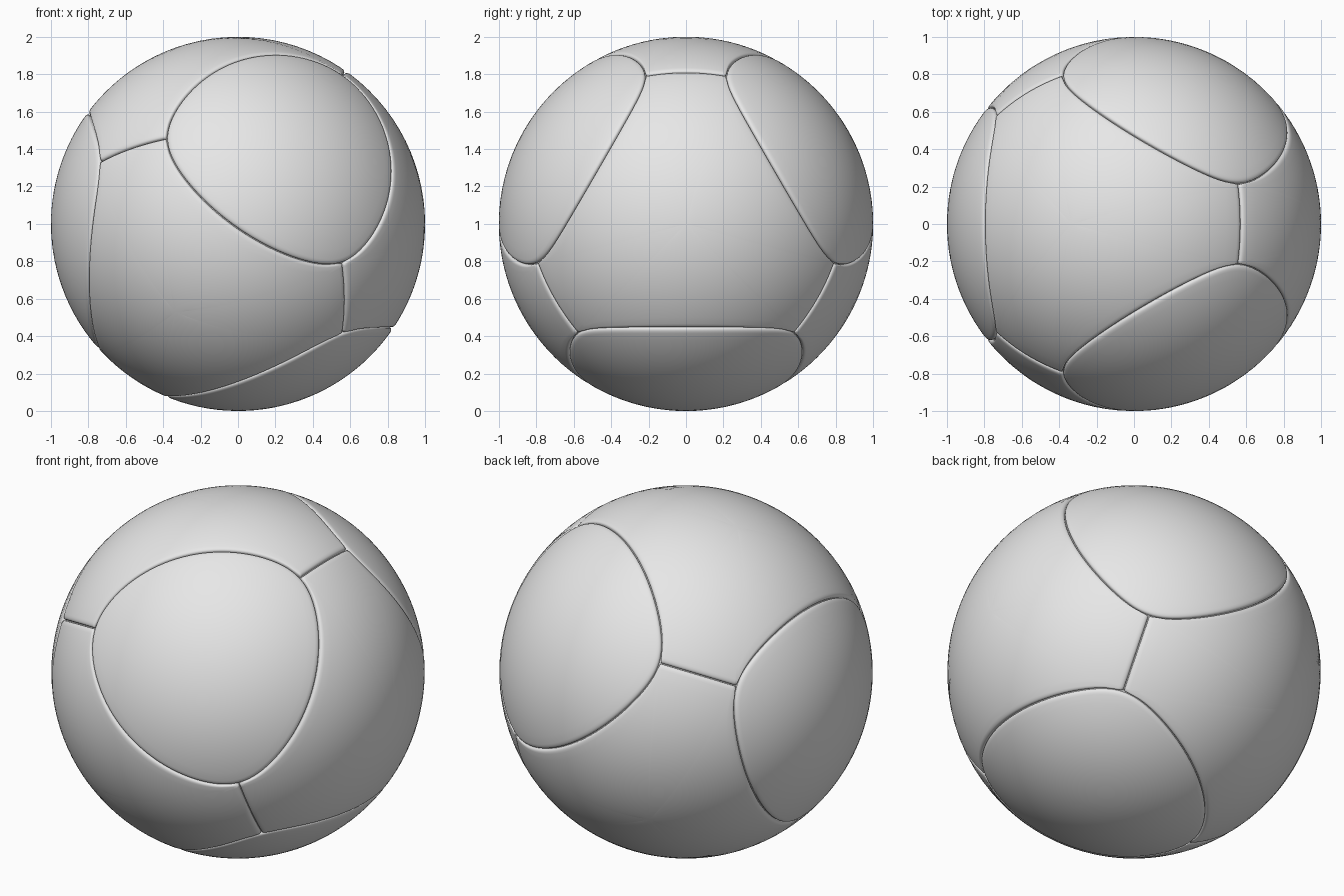
import bpy, bmesh, math
from mathutils import Vector, Matrix

cube = bpy.data.objects.get("Cube")
if cube:
    bpy.data.objects.remove(cube)

CENTRE = Matrix.Translation((0, 0, 1))
SEGMENTS, RINGS = 360, 14
EDGE_CUT, ROUNDING = 0.56, 0.041
# Rolled panel edge: angular distance from the seam, radius there
EDGE_PROFILE = [(0.032, 1.0), (0.022, 0.9992), (0.014, 0.9975),
                (0.008, 0.9945), (0.004, 0.990), (0.0015, 0.975)]

# Tetrahedral layout: rounded triangles on the corners, hexagons opposite them
corners = [Vector((-1, 0, 0))]
for turn in (-90, 30, 150):
    a = math.radians(turn)
    s = math.sqrt(8) / 3
    corners.append(Vector((1 / 3, s * math.cos(a), s * math.sin(a))))
faces = [-c for c in corners]
sides = [[(c - h * c.dot(h)).normalized() for h in faces if h.dot(c) > -0.9]
         for c in corners]


def owner(p):
    """Index of the panel covering direction p."""
    for i, normals in enumerate(sides):
        total = sum(math.exp(-(p.dot(n) - EDGE_CUT) / ROUNDING) for n in normals)
        if total < 1:
            return i
    return 4 + max(range(4), key=lambda i: p.dot(faces[i]))


def panel_mesh(name, index, axis, mat):
    """Polar patch of the sphere that reaches out to the panel's own seam."""
    u = Vector((0, 0, 1))
    v = axis.cross(u)
    bm = bmesh.new()
    pole = bm.verts.new(axis)
    spokes = []
    for s in range(SEGMENTS):
        a = math.tau * s / SEGMENTS
        out = u * math.cos(a) + v * math.sin(a)
        lo, hi = 0.3, 1.4
        for _ in range(22):
            mid = (lo + hi) / 2
            if owner(axis * math.cos(mid) + out * math.sin(mid)) == index:
                lo = mid
            else:
                hi = mid
        inner = lo - EDGE_PROFILE[0][0]
        path = [(inner * k / RINGS, 1) for k in range(1, RINGS)]
        path += [(lo - d, r) for d, r in EDGE_PROFILE]
        spokes.append([bm.verts.new((axis * math.cos(t) + out * math.sin(t)) * r)
                       for t, r in path])
    for s, spoke in enumerate(spokes):
        nxt = spokes[(s + 1) % SEGMENTS]
        bm.faces.new((pole, spoke[0], nxt[0]))
        for k in range(len(spoke) - 1):
            bm.faces.new((spoke[k], spoke[k + 1], nxt[k + 1], nxt[k]))
    bmesh.ops.recalc_face_normals(bm, faces=bm.faces)
    if pole.link_faces[0].normal.dot(axis) < 0:
        bmesh.ops.reverse_faces(bm, faces=bm.faces)
    mesh = bpy.data.meshes.new(name)
    bm.to_mesh(mesh)
    bm.free()
    mesh.materials.append(mat)
    mesh.shade_smooth()
    return mesh


grey = bpy.data.materials.new("light_grey")
grey.use_nodes = True
grey.diffuse_color = (0.8, 0.8, 0.8, 1)
grey.node_tree.nodes["Principled BSDF"].inputs["Base Color"].default_value = (0.8, 0.8, 0.8, 1)

# Four copies of each panel, placed by half turns about the tetrahedron's edges
for name, index, centres in (("triangle_panel", 0, corners), ("hexagon_panel", 4, faces)):
    mesh = panel_mesh(name, index, centres[0], grey)
    for i, c in enumerate(centres):
        obj = bpy.data.objects.new(f"{name}_{i + 1}", mesh)
        bpy.context.collection.objects.link(obj)
        half_turn = Matrix.Rotation(math.pi, 4, centres[0] + c) if i else Matrix()
        obj.matrix_world = CENTRE @ half_turn

# Inner ball closing the bottom of the seams
bpy.ops.mesh.primitive_uv_sphere_add(segments=96, ring_count=48, radius=0.98, location=(0, 0, 1))
core = bpy.context.object
core.name = "inner_ball"
core.data.materials.append(grey)
core.data.shade_smooth()
